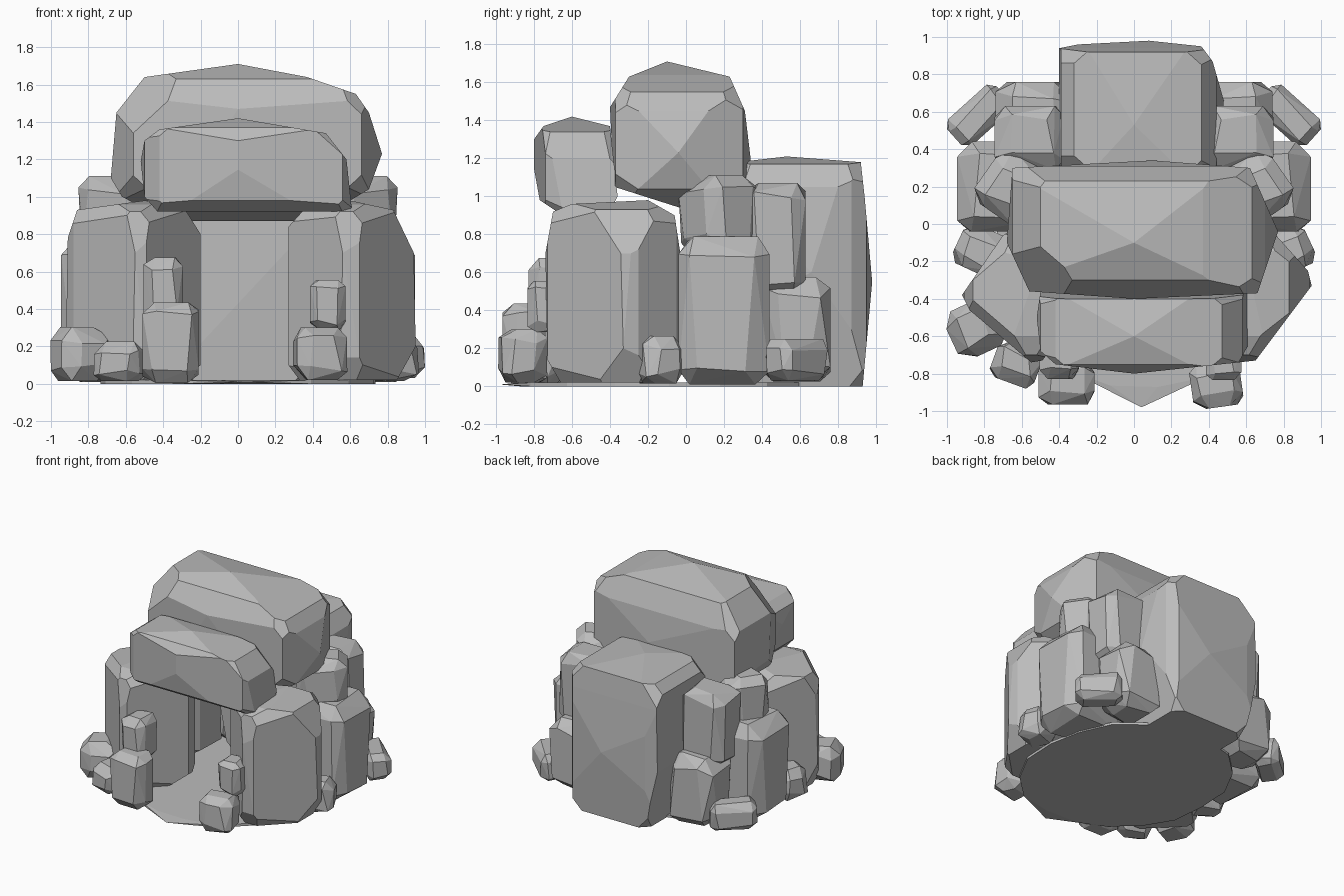
import bpy
import bmesh
import random
from itertools import product
from math import cos, sin, radians, tau
from mathutils import Matrix, Vector

random.seed(4)
default_cube = bpy.data.objects.get("Cube")
if default_cube:
    bpy.data.objects.remove(default_cube, do_unlink=True)

# One plain stone colour
stone = bpy.data.materials.new("stone_grey")
stone.use_nodes = True
stone_colour = (0.5, 0.5, 0.5, 1)
stone.diffuse_color = stone_colour
stone.node_tree.nodes["Principled BSDF"].inputs["Base Color"].default_value = stone_colour


def add_hull(name, points):
    """Make a flat shaded convex rock around the given points."""
    bm = bmesh.new()
    for point in points:
        bm.verts.new(point)
    result = bmesh.ops.convex_hull(bm, input=bm.verts[:])
    unused = {item for key in ("geom_interior", "geom_unused")
              for item in result[key] if isinstance(item, bmesh.types.BMVert)}
    bmesh.ops.delete(bm, geom=list(unused), context="VERTS")
    bmesh.ops.recalc_face_normals(bm, faces=bm.faces[:])
    mesh = bpy.data.meshes.new(name)
    bm.to_mesh(mesh)
    bm.free()
    mesh.materials.append(stone)
    rock = bpy.data.objects.new(name, mesh)
    bpy.context.collection.objects.link(rock)


def slice_off(bm, point, normal):
    """Cut away everything beyond a plane and close the cut."""
    bmesh.ops.bisect_plane(bm, geom=bm.verts[:] + bm.edges[:] + bm.faces[:],
                           plane_co=point, plane_no=normal, clear_outer=True)
    rim = [edge for edge in bm.edges if edge.is_boundary]
    if rim:
        bmesh.ops.holes_fill(bm, edges=rim, sides=0)


def carve(name, front, side, plan, trim=0.04, deep_corner=None):
    """Carve a big boulder from its three outlines, then trim its corners."""
    bm = bmesh.new()
    bmesh.ops.create_cube(bm, size=5)
    for outline, (across, up) in ((front, (0, 2)), (side, (1, 2)), (plan, (0, 1))):
        centre = sum((Vector(p) for p in outline), Vector((0, 0))) / len(outline)
        for start, end in zip(outline, outline[1:] + outline[:1]):
            edge = Vector(end) - Vector(start)
            outward = Vector((edge.y, -edge.x))
            if outward.dot(Vector(start) - centre) < 0:
                outward.negate()
            point, normal = Vector(), Vector()
            point[across], point[up] = start
            normal[across], normal[up] = outward
            slice_off(bm, point, normal.normalized())
    for signs in product((-1, 1), repeat=3):
        normal = Vector(signs).normalized()
        tip = max((v.co for v in bm.verts), key=normal.dot)
        depth = trim * 3 if signs == deep_corner else trim
        slice_off(bm, tip - normal * depth, normal)
    points = [v.co.copy() for v in bm.verts]
    bm.free()
    add_hull(name, points)


def boulder(name, centre, size, yaw=0, cut=0.48, mirror=False):
    """Make a small boulder: a box with broad cut corners and uneven points."""
    turn = Matrix.Rotation(radians(yaw), 3, "Z")
    points = []
    for signs in product((-1, 1), repeat=3):
        for axis in range(3):
            local = Vector()
            for i in range(3):
                inset = 0 if i == axis else cut * random.uniform(0.6, 1.4) * min(size)
                local[i] = signs[i] * (size[i] - inset) / 2
            points.append(turn @ local + Vector(centre))
    if mirror:
        add_hull("left_" + name, points)
        add_hull("right_" + name, [(-p.x, p.y, p.z) for p in points])
    else:
        add_hull(name, points)


# Cave floor, a thin uneven slab with a pointed front
floor_points = [(0.04, -0.98, 0.01)]
for step in range(18):
    angle = tau * step / 18
    reach = random.uniform(0.95, 1.03)
    for height in (0, 0.02):
        floor_points.append((0.76 * reach * cos(angle),
                             0.82 * reach * sin(angle) - 0.09, height))
add_hull("cave_floor", floor_points)

# Large capstone over the cave
carve("capstone",
      front=[(-.68, 1.1), (-.65, 1.45), (-.5, 1.64), (0, 1.71), (.37, 1.64),
             (.63, 1.55), (.7, 1.45), (.77, 1.23), (.7, 1.04), (.4, .86),
             (-.35, .86), (-.62, 1)],
      side=[(-.38, 1.03), (-.4, 1.47), (-.3, 1.63), (-.1, 1.71), (.23, 1.63),
            (.31, 1.45), (.34, 1.2), (.32, 1.03), (.22, .86), (0, .93)],
      plan=[(-.68, -.1), (-.56, -.36), (0, -.4), (.66, -.37), (.77, -.04),
            (.62, .3), (.1, .34), (-.65, .3)], deep_corner=(-1, -1, 1))

# Front lintel
carve("front_lintel",
      front=[(-.52, 1.19), (-.5, 1.3), (-.42, 1.36), (0, 1.42), (.47, 1.34),
             (.58, 1.2), (.61, .92), (-.43, .92), (-.5, 1)],
      side=[(-.8, 1.3), (-.75, 1.37), (-.6, 1.42), (-.4, 1.37), (-.36, 1),
            (-.4, .92), (-.68, .92), (-.77, .98), (-.81, 1.2)],
      plan=[(-.52, -.5), (-.5, -.68), (-.42, -.75), (0, -.8), (.56, -.74),
            (.61, -.65), (.61, -.36), (-.5, -.36)], trim=0.02)

# Entrance pillars
pillar_side = [(-.74, .7), (-.7, .92), (-.6, .96), (-.2, .98), (-.06, .9),
               (0, .5), (-.04, .1), (-.2, .02), (-.66, .02), (-.73, .14)]
carve("right_pillar",
      front=[(-.92, .2), (-.91, .78), (-.86, .93), (-.5, .98), (-.3, .96),
             (-.2, .8), (-.2, .1), (-.3, .02), (-.86, .02)],
      side=pillar_side,
      plan=[(-.92, -.38), (-.88, -.46), (-.55, -.74), (-.49, -.73), (-.2, -.35),
            (-.25, -.2), (-.6, 0), (-.7, -.06)])
carve("left_pillar",
      front=[(.27, .1), (.27, .84), (.36, .94), (.6, .98), (.83, .93),
             (.94, .7), (.95, .2), (.85, .02), (.33, .02)],
      side=pillar_side,
      plan=[(.27, -.48), (.56, -.74), (.65, -.73), (.95, -.33), (.93, -.25),
            (.75, -.05), (.6, 0), (.28, -.25)])

# Tall slab closing the back
carve("back_slab",
      front=[(-.29, 0), (-.4, .5), (-.39, 1.1), (-.32, 1.17), (0, 1.21),
             (.36, 1.17), (.44, 1.05), (.48, .6), (.36, 0)],
      side=[(.27, 1.18), (.53, 1.21), (.92, 1.18), (.94, 1), (.98, .55),
            (.93, 0), (.3, 0), (.25, .9)],
      plan=[(-.4, .3), (-.4, .94), (-.3, .96), (.08, .98), (.36, .95),
            (.42, .87), (.48, .66), (.44, .25)])

# Stacked boulders on both flanks
boulder("flank_boulder", (.67, .2, .4), (.55, .48, .78), cut=0.38, mirror=True)
boulder("upper_flank_boulder", (.63, .18, .9), (.38, .34, .42), yaw=35, mirror=True)
boulder("shoulder_boulder", (.56, .46, .77), (.37, .34, .6), cut=0.4, mirror=True)
boulder("rear_boulder", (.53, .58, .3), (.42, .36, .55), mirror=True)
boulder("rear_ground_stone", (.83, .58, .14), (.35, .19, .22), yaw=-42, mirror=True)
boulder("gap_stone", (.82, -.14, .14), (.26, .24, .25), yaw=25, mirror=True)

# Loose stones around the entrance
boulder("right_outer_stone", (-.85, -.56, .16), (.28, .28, .29), yaw=25)
boulder("right_low_stone", (-.63, -.75, .12), (.25, .21, .21), yaw=-20)
boulder("right_front_stone", (-.36, -.85, .22), (.3, .23, .43))
boulder("right_perched_stone", (-.4, -.71, .5), (.21, .24, .35))
boulder("left_front_stone", (.44, -.86, .16), (.27, .24, .28), yaw=8)
boulder("left_perched_stone", (.48, -.73, .42), (.19, .21, .27))
